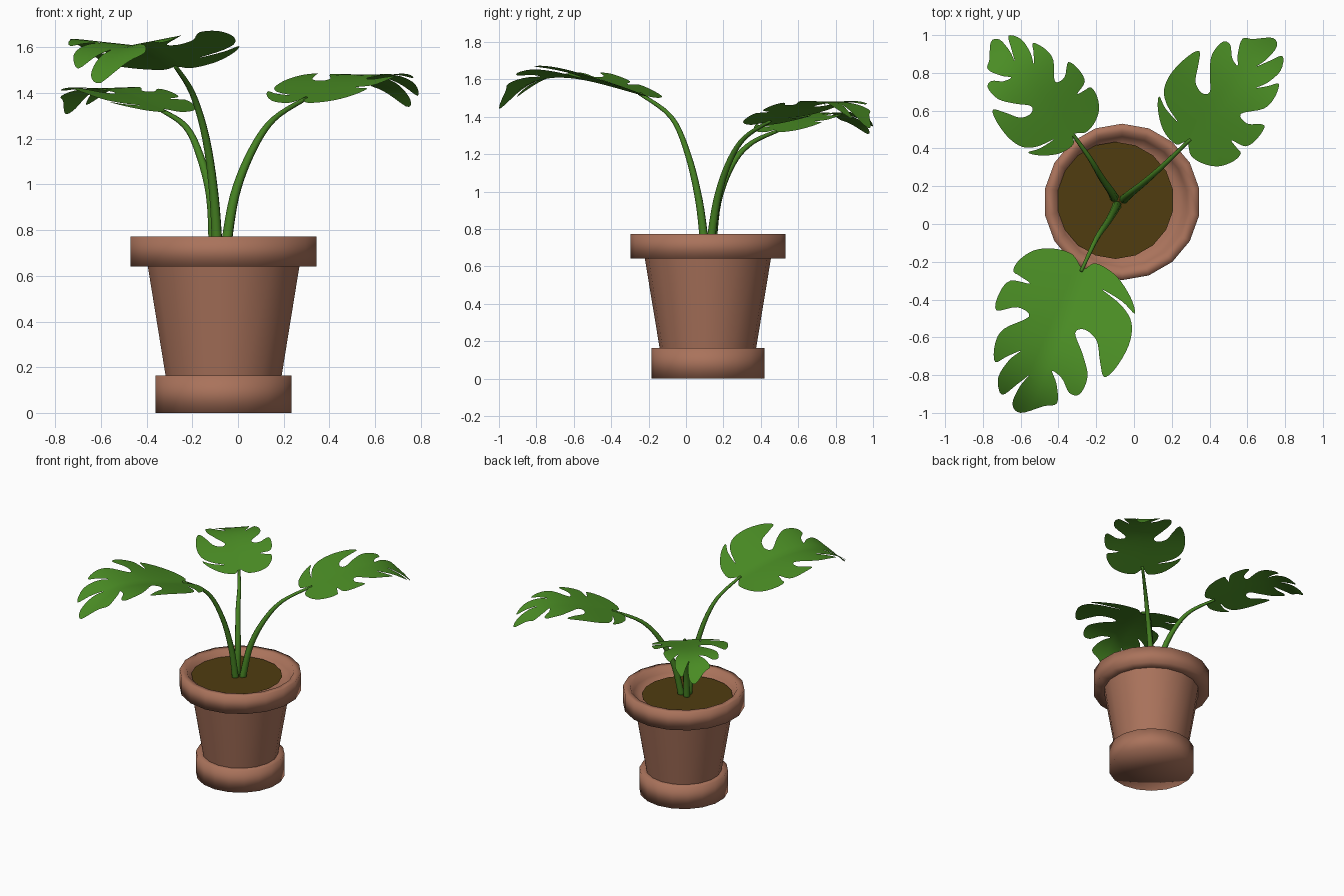
import bpy, bmesh
from math import sin, cos, tau, hypot
from mathutils import Vector, geometry

if "Cube" in bpy.data.objects:
    bpy.data.objects.remove(bpy.data.objects["Cube"])

CX, CY = -0.063, 0.117          # pot axis


def material(name, rgb):
    m = bpy.data.materials.new(name)
    m.diffuse_color = (*rgb, 1)
    m.use_nodes = True
    m.node_tree.nodes["Principled BSDF"].inputs["Base Color"].default_value = m.diffuse_color
    return m


CLAY = material("clay", (0.40, 0.17, 0.105))
SOIL = material("soil", (0.08, 0.045, 0.005))
LEAF = material("leaf_green", (0.07, 0.27, 0.018))
STEM = material("stem_green", (0.06, 0.22, 0.016))


def add_object(name, bm, mat, smooth=True):
    me = bpy.data.meshes.new(name)
    for f in bm.faces:
        f.smooth = smooth
    bm.to_mesh(me)
    bm.free()
    me.materials.append(mat)
    ob = bpy.data.objects.new(name, me)
    bpy.context.collection.objects.link(ob)
    return ob


def lathe(name, profile, mat, n=18):
    """Revolve (radius, z) points, listed upward on the outside; radius 0 becomes a pole."""
    bm = bmesh.new()
    rings = []
    for r, z in profile:
        count = n if r > 0 else 1
        rings.append([bm.verts.new((CX + r * cos(tau * (i / n + 0.25)),
                                    CY + r * sin(tau * (i / n + 0.25)), z))
                      for i in range(count)])
    for a, b in zip(rings, rings[1:]):
        for i in range(n):
            j = (i + 1) % n
            quad = [a[i % len(a)], a[j % len(a)], b[j % len(b)], b[i % len(b)]]
            bm.faces.new(list(dict.fromkeys(quad)))
    return add_object(name, bm, mat)


def spline(pts, steps, closed=False):
    """Catmull-Rom interpolation through points of any dimension."""
    n, out = len(pts), []
    get = (lambda i: pts[i % n]) if closed else (lambda i: pts[max(0, min(n - 1, i))])
    for i in range(n if closed else n - 1):
        p0, p1, p2, p3 = (Vector(get(i + k)) for k in (-1, 0, 1, 2))
        for s in range(steps):
            t = s / steps
            out.append(0.5 * (2 * p1 + (p2 - p0) * t + (2 * p0 - 5 * p1 + 4 * p2 - p3) * t * t
                              + (3 * p1 - p0 - 3 * p2 + p3) * t ** 3))
    if not closed:
        out.append(Vector(pts[-1]))
    return out


# Pot: foot, tapered body, thick rim with inner ledge
lathe("pot_foot", [(0, 0), (0.302, 0), (0.302, 0.163), (0.258, 0.163)], CLAY)
lathe("pot_body", [(0.258, 0.163), (0.337, 0.642)], CLAY)
lathe("pot_rim", [(0.337, 0.642), (0.414, 0.642), (0.414, 0.773), (0.365, 0.773),
                  (0.345, 0.73), (0.30, 0.70), (0, 0.70)], CLAY)

# Soil disc
bm = bmesh.new()
bmesh.ops.create_circle(bm, cap_ends=True, segments=18, radius=0.31)
bmesh.ops.translate(bm, verts=bm.verts, vec=(-0.098, 0.125, 0.73))
add_object("soil", bm, SOIL, False)

# Split-leaf outline: (along, across) with the base at 0 and the tip at 154
LEFT_SIDE = [(0, 0), (-10, 9), (-7, 32), (7, 54), (20, 64), (14, 48), (11, 25), (18, 49),
             (30, 65), (51, 71), (77, 68), (89, 61), (76, 51), (59, 40), (54, 25), (61, 18),
             (77, 33), (95, 46), (114, 46), (117, 36), (107, 24), (104, 12), (114, 21),
             (131, 29), (139, 18), (154, 0)]
RIGHT_SIDE = [(149, -11), (130, -11), (117, -7), (129, -14), (145, -24), (131, -34),
              (111, -31), (98, -24), (108, -34), (118, -43), (102, -50), (85, -48),
              (64, -30), (60, -44), (71, -62), (55, -66), (39, -61), (34, -42), (31, -54),
              (29, -62), (17, -61), (2, -51), (-7, -34), (-9, -15)]
OUTLINE = [p / 154 for p in spline(LEFT_SIDE + RIGHT_SIDE, 4, closed=True)]
GRID = [Vector((i * 0.05 + 0.013, j * 0.05)) for i in range(-2, 20) for j in range(-10, 11)]
# keep grid points clear of the outline so the rim triangles stay clean
GRID = [g for g in GRID if min((g - p).length for p in OUTLINE) > 0.015]
BLADE = geometry.delaunay_2d_cdt(OUTLINE + GRID, [], [list(range(len(OUTLINE)))], 1, 1e-5)


def leaf(name, base, tip, rise, fall, fold_left, fold_right, width=1.0):
    """Blade from base (x, y, z) towards tip (x, y), arched, halves folded up."""
    dx, dy = tip[0] - base[0], tip[1] - base[1]
    length = hypot(dx, dy)
    bm = bmesh.new()
    vs = []
    for p in BLADE[0]:
        t, s = p.x, p.y * width
        fold = fold_left if s > 0 else fold_right * max(0, min(1, 2.5 * t))
        z = base[2] + rise * t - fall * max(t, 0) ** 4 + fold * abs(s) * length
        vs.append(bm.verts.new((base[0] + dx * t - dy * s, base[1] + dy * t + dx * s, z)))
    for f in BLADE[2]:
        bm.faces.new([vs[i] for i in f])
    bmesh.ops.delete(bm, geom=[v for v in bm.verts if not v.link_faces], context='VERTS')
    bm.normal_update()
    bmesh.ops.reverse_faces(bm, faces=[f for f in bm.faces if f.normal.z < 0])
    add_object(name, bm, LEAF)


def stem(name, pts, r0=0.025, r1=0.009, n=8):
    """Tapered tube along a smooth path."""
    path = spline(pts, 5)
    bm = bmesh.new()
    rings = []
    for i, p in enumerate(path):
        d = (path[min(i + 1, len(path) - 1)] - path[max(i - 1, 0)]).normalized()
        a = d.cross(Vector((1, 0.3, 0))).normalized()
        b = d.cross(a)
        r = r0 + (r1 - r0) * i / (len(path) - 1)
        rings.append([bm.verts.new(p + r * (a * cos(tau * k / n) + b * sin(tau * k / n)))
                      for k in range(n)])
    for a, b in zip(rings, rings[1:]):
        for k in range(n):
            bm.faces.new((a[k], a[(k + 1) % n], b[(k + 1) % n], b[k]))
    bm.faces.new(rings[0])
    bm.faces.new(rings[-1])
    bmesh.ops.recalc_face_normals(bm, faces=bm.faces)
    add_object(name, bm, STEM)


# Stems
stem("front_stem", [(-0.09, 0.10, 0.71), (-0.105, 0.07, 0.95), (-0.14, 0.01, 1.2),
                    (-0.20, -0.08, 1.40), (-0.28, -0.25, 1.525)])
stem("right_stem", [(-0.055, 0.13, 0.71), (-0.015, 0.165, 0.95), (0.06, 0.225, 1.145),
                    (0.155, 0.31, 1.285), (0.30, 0.45, 1.378)])
stem("left_stem", [(-0.105, 0.14, 0.71), (-0.12, 0.17, 0.95), (-0.175, 0.25, 1.15),
                   (-0.235, 0.35, 1.26), (-0.335, 0.49, 1.325)])

# Leaves
leaf("front_leaf", (-0.27, -0.238, 1.515), (-0.6, -1.0), 0.22, 0.29, 0.18, 0.10)
leaf("right_leaf", (0.28, 0.434, 1.372), (0.735, 0.985), 0.24, 0.27, 0.02, 0.02, 0.9)
leaf("left_leaf", (-0.323, 0.476, 1.33), (-0.757, 0.965), 0.20, 0.22, 0.02, 0.03, 0.89)
